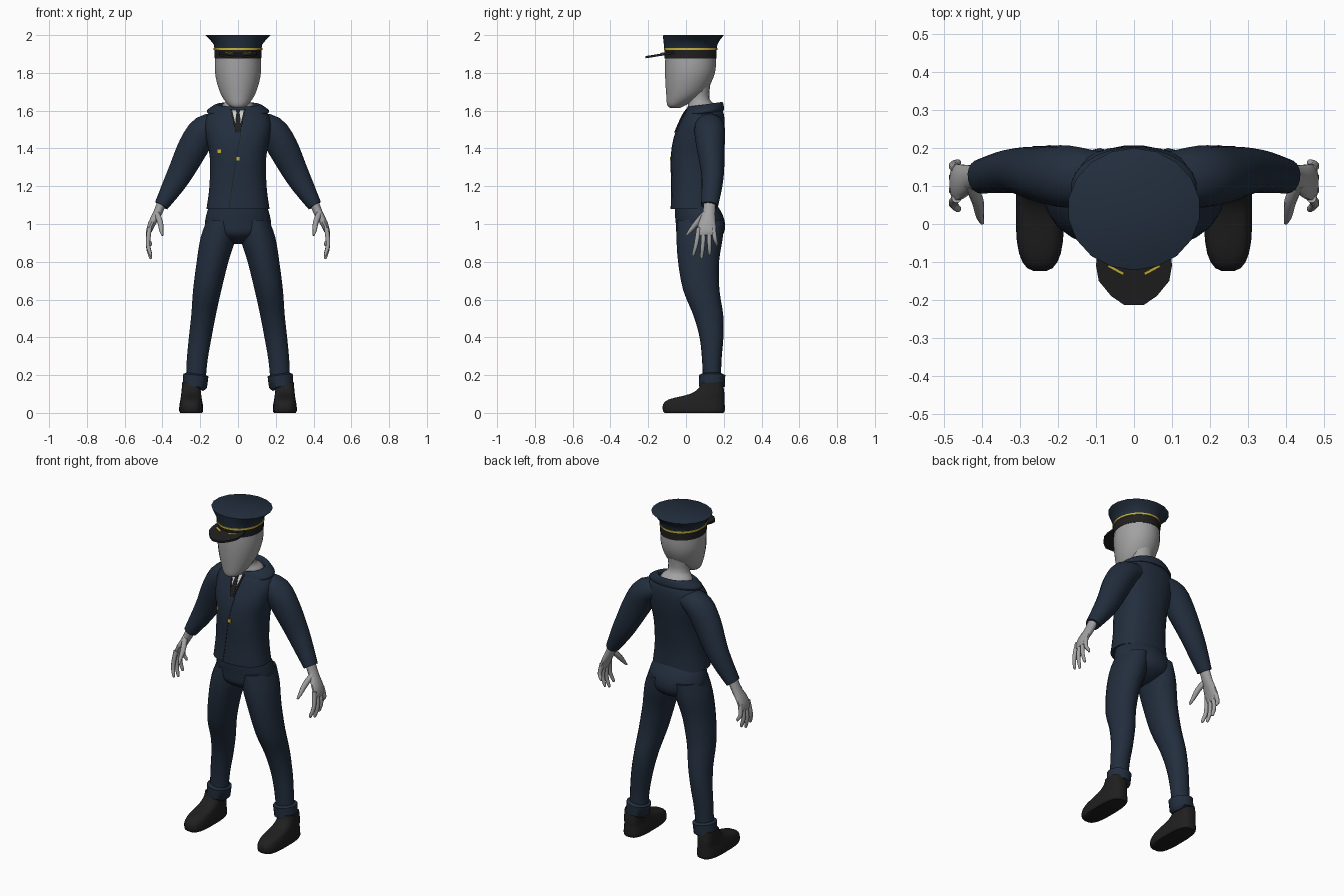
import bpy, bmesh, math
from mathutils import Vector
from mathutils.bvhtree import BVHTree

if "Cube" in bpy.data.objects:
    bpy.data.objects.remove(bpy.data.objects["Cube"])


def material(name, color):
    mat = bpy.data.materials.new(name)
    mat.use_nodes = True
    mat.diffuse_color = (*color, 1)
    shader = mat.node_tree.nodes["Principled BSDF"]
    shader.inputs["Base Color"].default_value = (*color, 1)
    shader.inputs["Roughness"].default_value = 0.8
    return mat


navy = material("navy cloth", (0.016, 0.027, 0.047))
skin = material("grey skin", (0.36, 0.36, 0.36))
black = material("black leather", (0.014, 0.014, 0.014))
gold = material("gold trim", (0.6, 0.45, 0.04))
white = material("white shirt", (0.6, 0.6, 0.6))


def finish(bm, name, mat, angle=50):
    """Turn a bmesh into a shaded object and return its surface tree."""
    bmesh.ops.recalc_face_normals(bm, faces=bm.faces)
    mesh = bpy.data.meshes.new(name)
    bm.to_mesh(mesh)
    tree = BVHTree.FromBMesh(bm)
    bm.free()
    obj = bpy.data.objects.new(name, mesh)
    bpy.context.collection.objects.link(obj)
    mesh.materials.append(mat)
    bpy.ops.object.select_all(action="DESELECT")
    obj.select_set(True)
    bpy.context.view_layer.objects.active = obj
    bpy.ops.object.shade_smooth_by_angle(angle=math.radians(angle))
    return tree


def smooth_path(keys, steps):
    """Catmull-Rom interpolation of tuples of numbers."""
    out = []
    for i in range(len(keys) - 1):
        a, b, c, d = (keys[min(max(i + k, 0), len(keys) - 1)] for k in (-1, 0, 1, 2))
        for s in range(steps):
            t = s / steps
            out.append([q + t / 2 * (r - p + t * (2 * p - 5 * q + 4 * r - e + t * (3 * (q - r) + e - p)))
                        for p, q, r, e in zip(a, b, c, d)])
    return out + [list(keys[-1])]


def tube(name, keys, mat, sides=18, steps=3, flat=False, power=2, slope=0):
    """Loft rings (x, y, z, radius across, radius along y) into a closed solid."""
    rings = smooth_path(keys, steps)
    bm = bmesh.new()
    loops = []
    for i, (x, y, z, ra, rb) in enumerate(rings):
        before, after = rings[max(i - 1, 0)], rings[min(i + 1, len(rings) - 1)]
        axis = Vector((0, 0, 1)) if flat else (Vector(after[:3]) - Vector(before[:3])).normalized()
        across = Vector((0, 1, 0)).cross(axis).normalized()
        along = axis.cross(across)
        loop = []
        for k in range(sides):
            a = math.tau * (k + 0.5) / sides
            u, v = (math.copysign(abs(f(a)) ** (2 / power), f(a)) for f in (math.cos, math.sin))
            p = Vector((x, y, z)) + across * u * ra + along * v * rb
            p.z += slope * (p.y - y)
            loop.append(bm.verts.new(p))
        loops.append(loop)
    for lo, hi in zip(loops, loops[1:]):
        for k in range(sides):
            n = (k + 1) % sides
            bm.faces.new((lo[k], lo[n], hi[n], hi[k]))
    bm.faces.new(loops[0])
    bm.faces.new(loops[-1])
    return finish(bm, name, mat)


def stack(name, keys, mat, cx=0, **options):
    """Loft level rings (z, half width, front y, back y, sideways shift)."""
    full = [(cx + (k[4] if len(k) > 4 else 0), (k[2] + k[3]) / 2, k[0], k[1], (k[3] - k[2]) / 2) for k in keys]
    return tube(name, full, mat, flat=True, **options)


def prism(name, bottom, rise, mat):
    """Extrude a planar outline straight up."""
    bm = bmesh.new()
    face = bm.faces.new([bm.verts.new(p) for p in bottom])
    top = bmesh.ops.extrude_face_region(bm, geom=[face])["geom"]
    bmesh.ops.translate(bm, vec=rise, verts=[v for v in top if isinstance(v, bmesh.types.BMVert)])
    finish(bm, name, mat, 30)


def strip(name, rows, mat, lift):
    """Lay a thin strip of (z, left x, right x) rows on the jacket front."""
    bm = bmesh.new()
    rows = smooth_path(rows, 4)
    pairs = []
    for z, x0, x1 in rows:
        hits = [jacket.ray_cast(Vector((x, -1, z)), Vector((0, 1, 0)))[0] for x in (x0, x1)]
        pairs.append([bm.verts.new(h - Vector((0, lift, 0))) for h in hits])
    for (a, b), (c, d) in zip(pairs, pairs[1:]):
        bm.faces.new((a, b, d, c))
    faces = bm.faces[:]
    back = bmesh.ops.extrude_face_region(bm, geom=faces)["geom"]
    bmesh.ops.translate(bm, vec=(0, lift + 0.002, 0), verts=[v for v in back if isinstance(v, bmesh.types.BMVert)])
    finish(bm, name, mat)


# Head and neck
stack("head", [(1.615, .025, -.085, -.03), (1.63, .052, -.1, .0), (1.68, .088, -.105, .085),
               (1.75, .113, -.11, .135), (1.82, .124, -.112, .158), (1.9, .12, -.11, .16)], skin, sides=24)
stack("neck", [(1.58, .11, .0, .19), (1.625, .088, .01, .17), (1.66, .062, .01, .125),
               (1.75, .07, -.0, .13)], skin)

# Peaked cap
stack("cap_band", [(1.875, .124, -.115, .163), (1.93, .126, -.115, .163)], black, steps=1, sides=24)
stack("cap_cord", [(1.922, .13, -.119, .167), (1.932, .13, -.119, .167)], gold, steps=1, sides=24)
stack("cap_crown", [(1.93, .127, -.116, .164), (1.95, .13, -.117, .166), (1.975, .15, -.12, .18),
                    (1.998, .175, -.122, .2), (2.0, .172, -.119, .197)], navy, steps=1)
half_visor = [(.095, -.04), (.1, -.11), (.093, -.15), (.06, -.19), (.025, -.214)]
outline = half_visor + [(-x, y) for x, y in reversed(half_visor)]


def visor_height(y):
    return 1.877 + (y + .214) * .16


prism("cap_visor", [(x, y, visor_height(y)) for x, y in outline], (0, 0, .012), black)
for side, label in ((1, "left"), (-1, "right")):
    trim = [(.07, -.113), (.03, -.135), (.026, -.129), (.066, -.107)]
    prism("visor_trim_" + label, [(side * x, y, visor_height(y) + .01) for x, y in trim], (0, 0, .006), gold)

# Jacket body and collar
jacket = stack("jacket", [(1.08, .168, -.082, .165), (1.2, .152, -.078, .165), (1.35, .15, -.08, .185),
                          (1.45, .168, -.066, .2), (1.53, .178, -.035, .205), (1.585, .155, -.008, .2),
                          (1.615, .11, .015, .185)], navy, sides=28, power=2.3)
stack("collar", [(1.585, .158, -.005, .2), (1.6, .165, -.006, .202), (1.63, .125, .005, .196),
                 (1.63, .105, .015, .185), (1.6, .095, .03, .17)], navy, sides=24, slope=.14)

# Shirt, tie, closing seam and buttons
strip("shirt_front", [(1.605, -.035, .035), (1.56, -.026, .026), (1.49, -.008, .008)], white, .006)
strip("tie", [(1.608, -.012, .012), (1.585, -.009, .009), (1.54, -.014, .014), (1.485, -.004, .004)], black, .009)
for side, label in ((1, "left"), (-1, "right")):
    strip("lapel_edge_" + label, [(1.605, side * .031, side * .04), (1.56, side * .021, side * .031),
                                  (1.485, side * .002, side * .012)], black, .008)
strip("jacket_seam", [(1.485, .014, .018), (1.3, -.018, -.014), (1.085, -.05, -.046)], black, .002)
for name, x, z in (("upper_button", -.1, 1.385), ("lower_button", 0, 1.345)):
    strip(name, [(z - .009, x - .009, x + .009), (z + .009, x - .009, x + .009)], gold, .006)

# Trouser seat
stack("trouser_seat", [(1.12, .145, -.06, .15), (1.06, .166, -.06, .19), (1.0, .176, -.055, .208),
                       (.95, .155, -.05, .2), (.915, .1, -.01, .16), (.895, .04, .03, .11)],
      navy, sides=24)

for side, label in ((1, "left"), (-1, "right")):
    def limb(name, keys, mat, **options):
        tube(label + "_" + name, [(side * k[0], *k[1:]) for k in keys], mat, **options)

    # Sleeve
    limb("sleeve", [(.09, .12, 1.535, .055, .07), (.175, .125, 1.5, .078, .082), (.235, .13, 1.41, .082, .075),
                    (.298, .14, 1.285, .07, .062), (.345, .137, 1.2, .058, .055), (.406, .125, 1.098, .038, .045)],
         navy)

    # Hand with four fingers and a thumb
    limb("palm", [(.4, .125, 1.12, .026, .034), (.425, .122, 1.06, .024, .034), (.457, .112, 1.0, .02, .047),
                  (.472, .11, .96, .015, .05), (.475, .11, .94, .009, .044)], skin, sides=12)
    fingers = (("index", .068, .04, .83), ("middle", .095, .083, .815),
               ("ring", .122, .125, .835), ("little", .145, .162, .885))
    for finger, y0, y1, tip in fingers:
        limb(finger + "_finger", [(.468, y0, .98, .013, .013), (.477, (y0 + y1) / 2, (tip + .96) / 2, .012, .012),
                                  (.464, y1, tip + .012, .009, .009), (.462, y1, tip, .004, .004)], skin, sides=8)
    limb("thumb", [(.432, .105, 1.06, .016, .016), (.412, .06, 1.01, .016, .016),
                   (.406, .022, .965, .011, .011), (.4, .002, .94, .005, .005)], skin, sides=8)

    # Trouser leg and turn-up
    stack(label + "_trouser_leg", [(1.02, .075, -.045, .2, 0), (.93, .094, -.05, .195, side * .015),
                                   (.8, .085, -.042, .175, side * .045), (.65, .076, -.015, .177, side * .073),
                                   (.52, .066, .038, .197, side * .092), (.4, .061, .072, .198, side * .11),
                                   (.28, .056, .085, .188, side * .126), (.16, .052, .09, .185, side * .134)],
          navy, cx=side * .09)
    limb("turn_up", [(.23, .138, .138, .052, .055), (.229, .138, .14, .066, .068), (.223, .138, .2, .068, .07),
                     (.222, .138, .207, .05, .055)], navy, steps=1)

    # Shoe
    stack(label + "_shoe", [(.0, .058, -.115, .2), (.012, .064, -.123, .206), (.045, .062, -.122, .206),
                            (.072, .057, -.09, .205), (.1, .053, .02, .204), (.13, .05, .066, .2),
                            (.16, .048, .08, .195)], black, cx=side * .248, sides=24, power=3)
